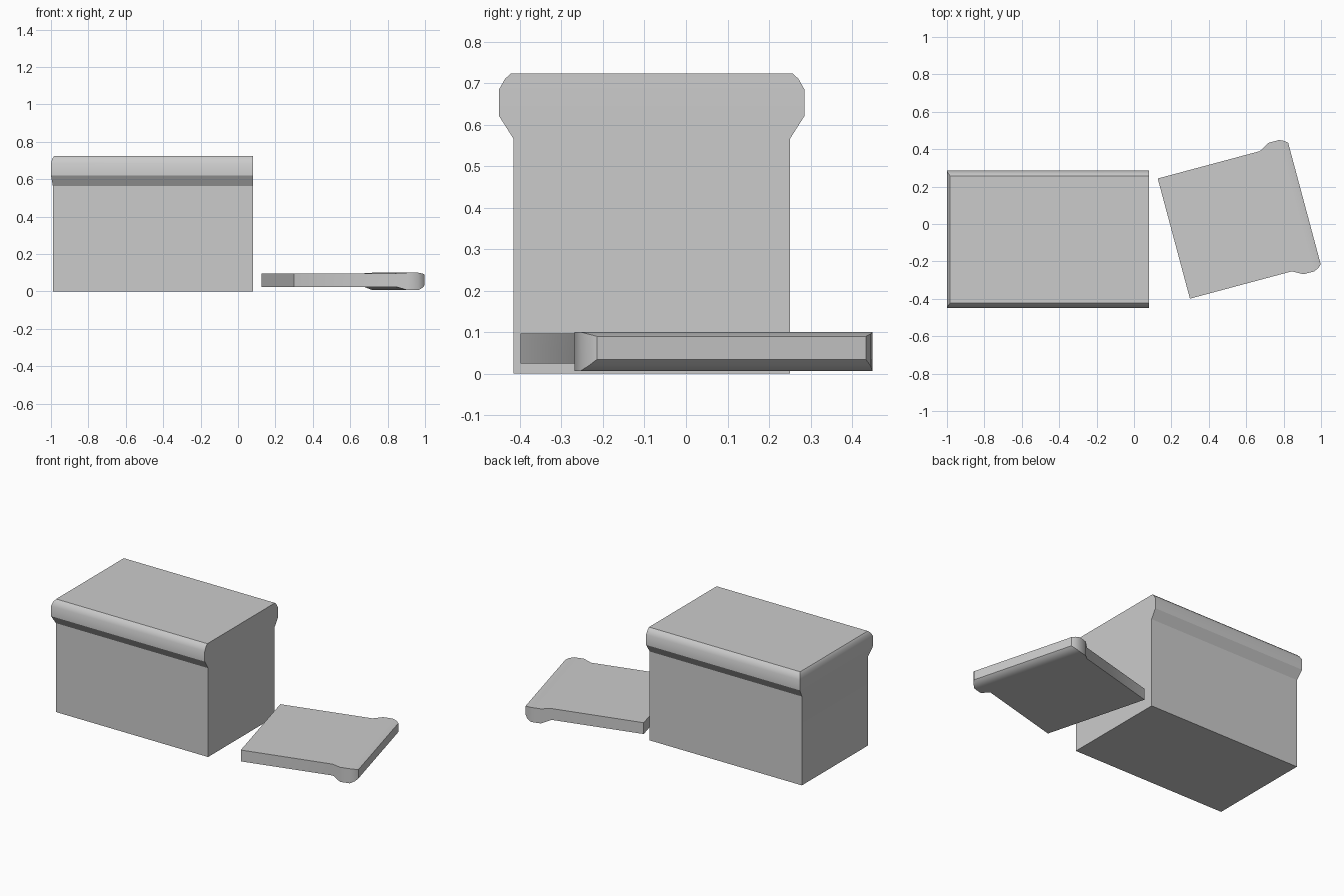
import bpy, bmesh, math
from mathutils import Matrix, Vector

if "Cube" in bpy.data.objects:
    bpy.data.objects.remove(bpy.data.objects["Cube"])

HALF = 0.3325  # half width of the body

# (height, side flare, outer end flare, inner end flare)
BLOCK = [(0, 0, 0, 0), (0.565, 0, 0, 0), (0.62, 0.035, 0.01, 0.001),
         (0.685, 0.035, 0.01, 0.001), (0.71, 0.021, 0.003, 0), (0.723, 0.007, -0.007, 0)]
PANEL = [(0, 0, 0, 0), (0.565, 0, 0, 0), (0.62, 0.031, 0.018, 0.003),
         (0.68, 0.031, 0.018, 0.003), (0.708, 0.018, 0.005, -0.002), (0.723, 0.003, -0.009, -0.007)]


def loft(name, levels, length, matrix):
    """Stack of rectangles; outer end at local x=0, inner end at x=length."""
    bm = bmesh.new()
    rings = []
    for z, side, outer, inner in levels:
        x0, x1, y = -outer, length + inner, HALF + side
        rings.append([bm.verts.new(matrix @ Vector(p)) for p in
                      ((x0, -y, z), (x1, -y, z), (x1, y, z), (x0, y, z))])
    for a, b in zip(rings, rings[1:]):
        for i in range(4):
            j = (i + 1) % 4
            bm.faces.new((a[i], a[j], b[j], b[i]))
    bm.faces.new(rings[0][::-1])
    bm.faces.new(rings[-1])
    bmesh.ops.recalc_face_normals(bm, faces=bm.faces)
    me = bpy.data.meshes.new(name)
    bm.to_mesh(me)
    bm.free()
    ob = bpy.data.objects.new(name, me)
    bpy.context.collection.objects.link(ob)
    bpy.ops.object.select_all(action='DESELECT')
    ob.select_set(True)
    bpy.context.view_layer.objects.active = ob
    bpy.ops.object.shade_smooth_by_angle(angle=math.radians(30.5))
    return ob


# main block with overhanging rounded lip
loft("main_block", BLOCK, 1.07, Matrix.Translation((-0.99, -0.0825, 0)))

# matching end panel lying flat beside it, turned 15 degrees
c, s = math.cos(math.radians(15)), math.sin(math.radians(15))
lying = Matrix(((0, s, c, 0.213), (0, -c, s, -0.078), (1, 0, 0, 0.025), (0, 0, 0, 1)))
loft("end_panel", PANEL, 0.072, lying)
